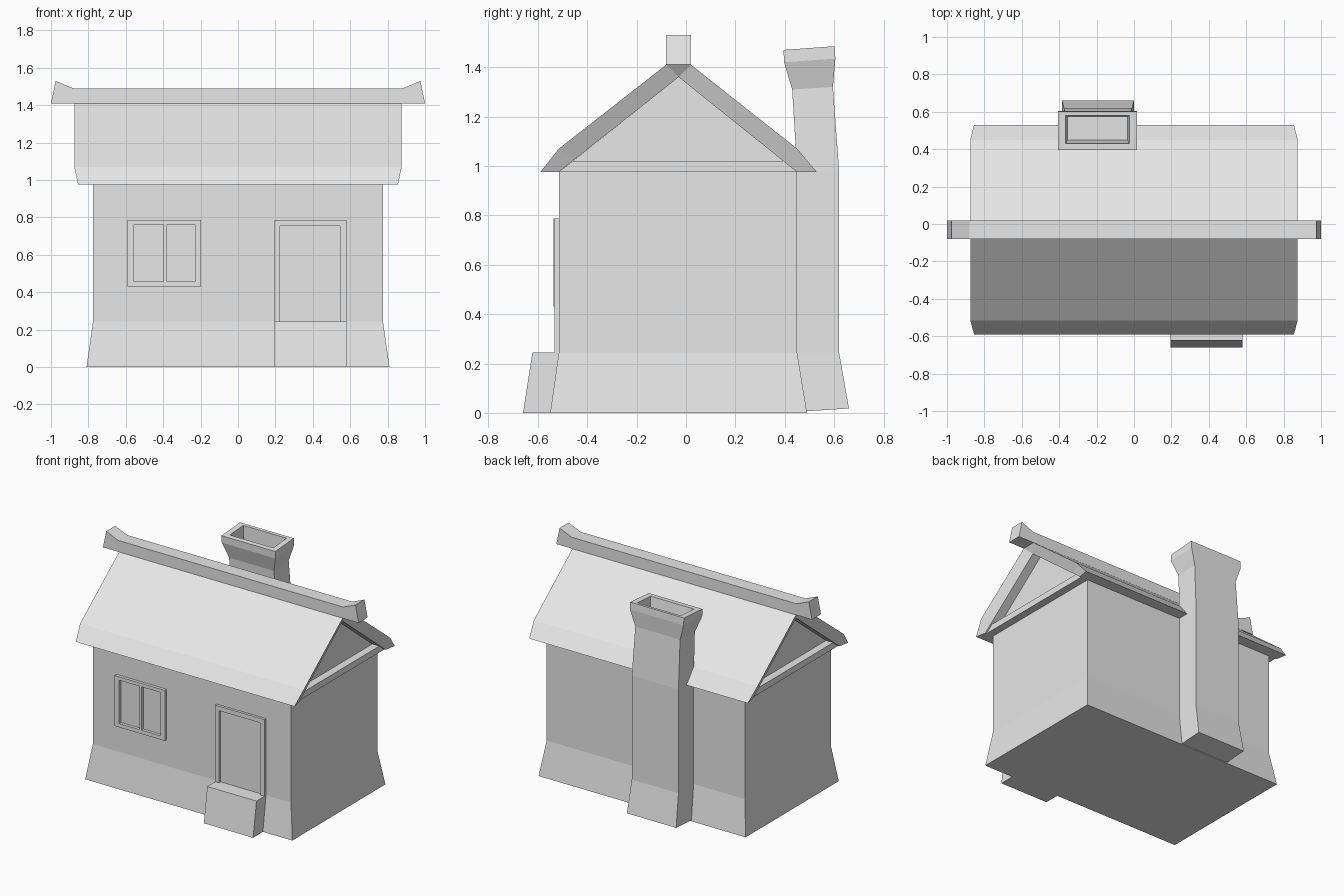
import bpy
import bmesh

if "Cube" in bpy.data.objects:
    bpy.data.objects.remove(bpy.data.objects["Cube"], do_unlink=True)

# Single plain colour
clay = bpy.data.materials.new("plain_grey")
clay.use_nodes = True
clay.diffuse_color = (0.8, 0.8, 0.8, 1)
clay.node_tree.nodes["Principled BSDF"].inputs["Base Color"].default_value = (0.8, 0.8, 0.8, 1)


def finish(name, bm):
    bmesh.ops.remove_doubles(bm, verts=bm.verts, dist=0.0005)
    bmesh.ops.recalc_face_normals(bm, faces=bm.faces)
    mesh = bpy.data.meshes.new(name)
    bm.to_mesh(mesh)
    bm.free()
    mesh.materials.append(clay)
    obj = bpy.data.objects.new(name, mesh)
    bpy.context.collection.objects.link(obj)
    return obj


def bridge(bm, a, b, closed=True):
    n = len(a)
    for i in range(n if closed else n - 1):
        j = (i + 1) % n
        bm.faces.new((a[i], a[j], b[j], b[i]))


def loft(name, rings):
    """Solid skinned through a list of rings, capped at both ends."""
    bm = bmesh.new()
    loops = [[bm.verts.new(p) for p in ring] for ring in rings]
    for a, b in zip(loops, loops[1:]):
        bridge(bm, a, b)
    bm.faces.new(loops[0])
    bm.faces.new(loops[-1])
    return finish(name, bm)


def rect(x0, x1, y0, y1, z_front, z_back=None):
    zb = z_front if z_back is None else z_back
    return [(x0, y0, z_front), (x1, y0, z_front), (x1, y1, zb), (x0, y1, zb)]


def box(name, x0, x1, y0, y1, z0, z1):
    return loft(name, [rect(x0, x1, y0, y1, z0), rect(x0, x1, y0, y1, z1)])


# Walls with flared foot and gables
MID, WALL = -0.03, 0.775
FRONT, BACK, EAVE, PEAK = -0.515, 0.45, 0.975, 1.36
loft("walls", [
    rect(-0.81, 0.81, -0.55, 0.49, 0),
    rect(-WALL, WALL, FRONT, BACK, 0.245),
    rect(-WALL, WALL, FRONT, BACK, EAVE),
    rect(-WALL, WALL, MID, MID, PEAK),
])

# Roof shell: outer skin, rim set back at the gables, and soffit
outer = [(-0.59, EAVE), (FRONT, 1.07), (-0.08, 1.41), (0.02, 1.41), (BACK, 1.07), (0.53, EAVE)]
inner = [(FRONT, EAVE), (-0.45, 1.027), (MID, PEAK), (MID, PEAK), (0.385, 1.027), (BACK, EAVE)]
bm = bmesh.new()
stations = []
for s in (-1, 1):
    skin = [bm.verts.new((s * (0.855 if z == EAVE else 0.875), y, z)) for y, z in outer]
    rim = [bm.verts.new((s * 0.84, y, z)) for y, z in inner]
    deep = [bm.verts.new((s * 0.74, y, z)) for y, z in inner]
    bridge(bm, skin, rim, closed=False)
    bridge(bm, rim, deep, closed=False)
    stations.append((skin, rim, deep))
bridge(bm, stations[0][0], stations[1][0], closed=False)
bridge(bm, stations[0][2], stations[1][2], closed=False)
for end in (0, -1):
    (s0, r0, d0), (s1, r1, d1) = stations
    bm.faces.new((s0[end], r0[end], d0[end], d1[end], r1[end], s1[end]))
finish("roof", bm)

# Tie beam under each gable
for side, s in (("left", 1), ("right", -1)):
    loft(side + "_gable_beam", [
        [(s * x, y, z) for y, z in ((FRONT, EAVE), (BACK, EAVE), (0.394, 1.02), (-0.458, 1.02))]
        for x in (0.74, 0.83)
    ])

# Ridge beam with upturned ends
profile = [(-1, 1.41), (1, 1.41), (0.975, 1.53), (0.88, 1.49), (-0.88, 1.49), (-0.975, 1.53)]
loft("ridge_beam", [[(x, y, z) for x, z in profile] for y in (-0.08, 0.02)])

# Chimney with flared foot, flared cap and open flue
loft("chimney", [
    rect(-0.385, 0, 0.43, 0.66, 0.003, 0.018),
    rect(-0.375, -0.01, 0.45, 0.62, 0.245),
    rect(-0.375, -0.01, 0.45, 0.62, 0.98),
    rect(-0.37, -0.02, 0.43, 0.595, 1.31, 1.32),
    rect(-0.405, 0.015, 0.397, 0.605, 1.42, 1.435),
    rect(-0.405, 0.015, 0.395, 0.602, 1.47, 1.485),
    rect(-0.365, -0.025, 0.43, 0.58, 1.472, 1.483),
    rect(-0.355, -0.035, 0.45, 0.575, 1.34, 1.345),
])

# Door step and frame
loft("door_step", [
    rect(0.195, 0.58, -0.66, -0.4, 0),
    rect(0.195, 0.58, -0.622, -0.4, 0.245),
])
for name, x0, x1, z0 in (("right_door_jamb", 0.195, 0.225, 0.23),
                         ("left_door_jamb", 0.545, 0.58, 0.23),
                         ("door_lintel", 0.225, 0.545, 0.755)):
    box(name, x0, x1, -0.533, -0.5, z0, 0.787)

# Window frame
for name, x0, x1 in (("right_window_jamb", -0.59, -0.555),
                     ("window_mullion", -0.397, -0.38),
                     ("left_window_jamb", -0.23, -0.197)):
    box(name, x0, x1, -0.536, -0.5, 0.43, 0.787)
for name, z0, z1 in (("window_sill", 0.43, 0.457), ("window_lintel", 0.763, 0.787)):
    box(name, -0.555, -0.23, -0.536, -0.5, z0, z1)
